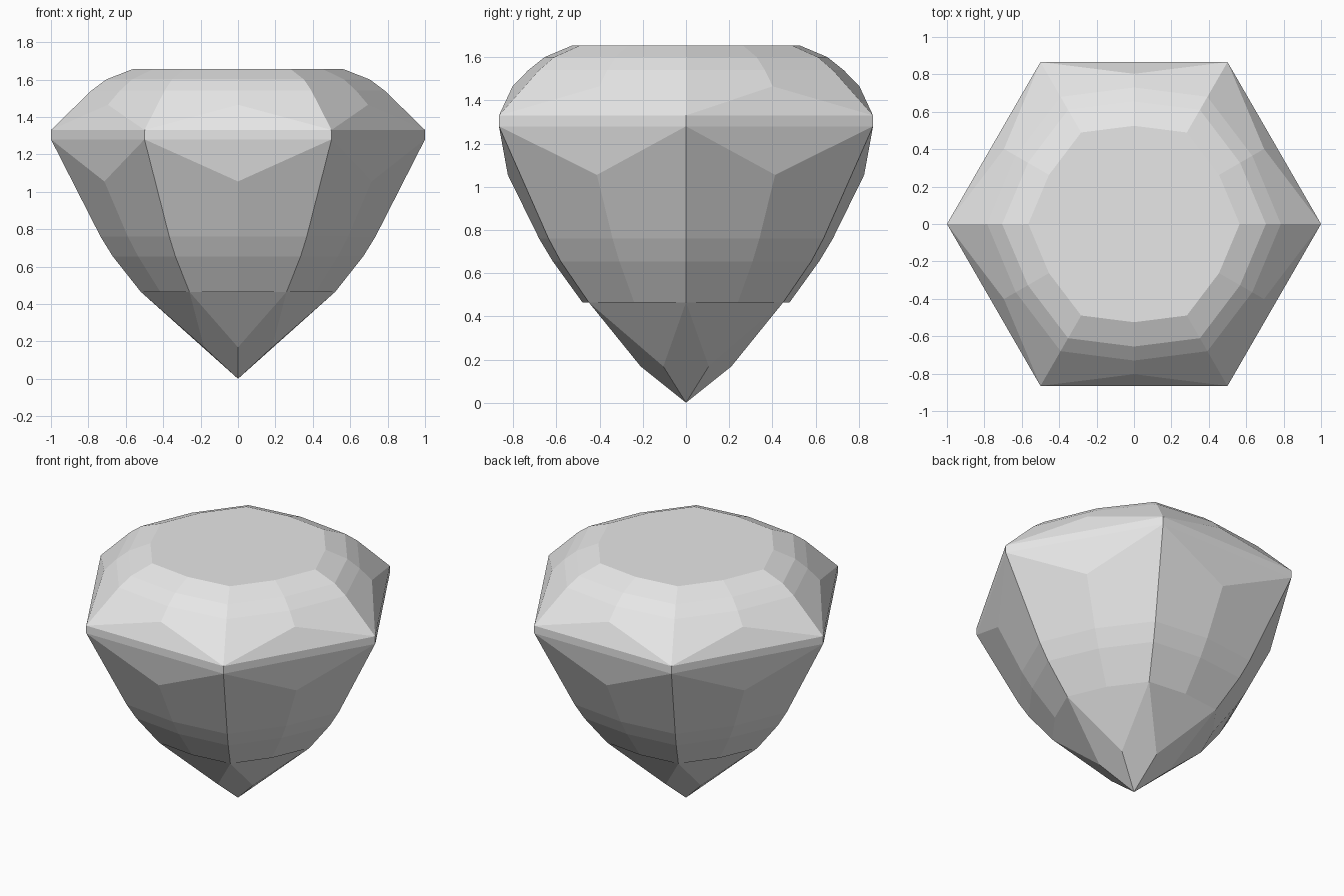
import bpy
import bmesh
from math import cos, sin, radians

old = bpy.data.objects.get("Cube")
if old:
    bpy.data.objects.remove(old, do_unlink=True)

# One flat grey for the whole stone
grey = bpy.data.materials.new("stone_grey")
grey.use_nodes = True
colour = (0.8, 0.8, 0.8, 1)
grey.diffuse_color = colour
grey.node_tree.nodes["Principled BSDF"].inputs["Base Color"].default_value = colour

bm = bmesh.new()


def ring(radius, z, turn=0):
    """Six points at the girdle corners, or between them when turned."""
    angles = [radians(60 * i + turn) for i in range(6)]
    return [bm.verts.new((radius * cos(a), radius * sin(a), z)) for a in angles]


def facets(*loops):
    """Repeat a facet six times; each entry is (ring, step around)."""
    for i in range(6):
        bm.faces.new([r[(i + step) % 6] for r, step in loops])


def half(girdle, tip, rings):
    """Girdle triangles, side kites, then bands of split facets."""
    facets((girdle, 0), (girdle, 1), (tip, 0))
    corner, middle = rings[0]
    facets((girdle, 0), (tip, 0), (middle, 0), (corner, 0))
    facets((tip, 0), (girdle, 1), (corner, 1), (middle, 0))
    for (c1, m1), (c2, m2) in zip(rings, rings[1:]):
        facets((c1, 0), (m1, 0), (m2, 0), (c2, 0))
        facets((m1, 0), (c1, 1), (c2, 1), (m2, 0))


def twelve(corner_radius, middle_radius, z):
    return ring(corner_radius, z), ring(middle_radius, z, 30)


# Girdle band
upper = ring(1, 1.33)
lower = ring(1, 1.28)
facets((lower, 0), (lower, 1), (upper, 1), (upper, 0))

# Crown and flat table
crown = [twelve(0.785, 0.73, 1.54), twelve(0.705, 0.655, 1.6),
         twelve(0.565, 0.525, 1.655)]
half(upper, ring(0.803, 1.465, 30), crown)
bm.faces.new([v for pair in zip(*crown[-1]) for v in pair])

# Pavilion narrowing to a point
pavilion = [twelve(0.735, 0.68, 0.76), twelve(0.67, 0.617, 0.655),
            twelve(0.52, 0.48, 0.465)]
half(lower, ring(0.825, 1.055, 30), pavilion)
corner, middle = pavilion[-1]
low = ring(0.21, 0.168, 30)
point = [bm.verts.new((0, 0, 0))] * 6
facets((corner, 0), (middle, 0), (corner, 1), (low, 0))
facets((corner, 0), (low, 0), (point, 0), (low, -1))

bmesh.ops.recalc_face_normals(bm, faces=bm.faces)
mesh = bpy.data.meshes.new("gemstone")
bm.to_mesh(mesh)
bm.free()
mesh.materials.append(grey)
gem = bpy.data.objects.new("gemstone", mesh)
bpy.context.collection.objects.link(gem)
